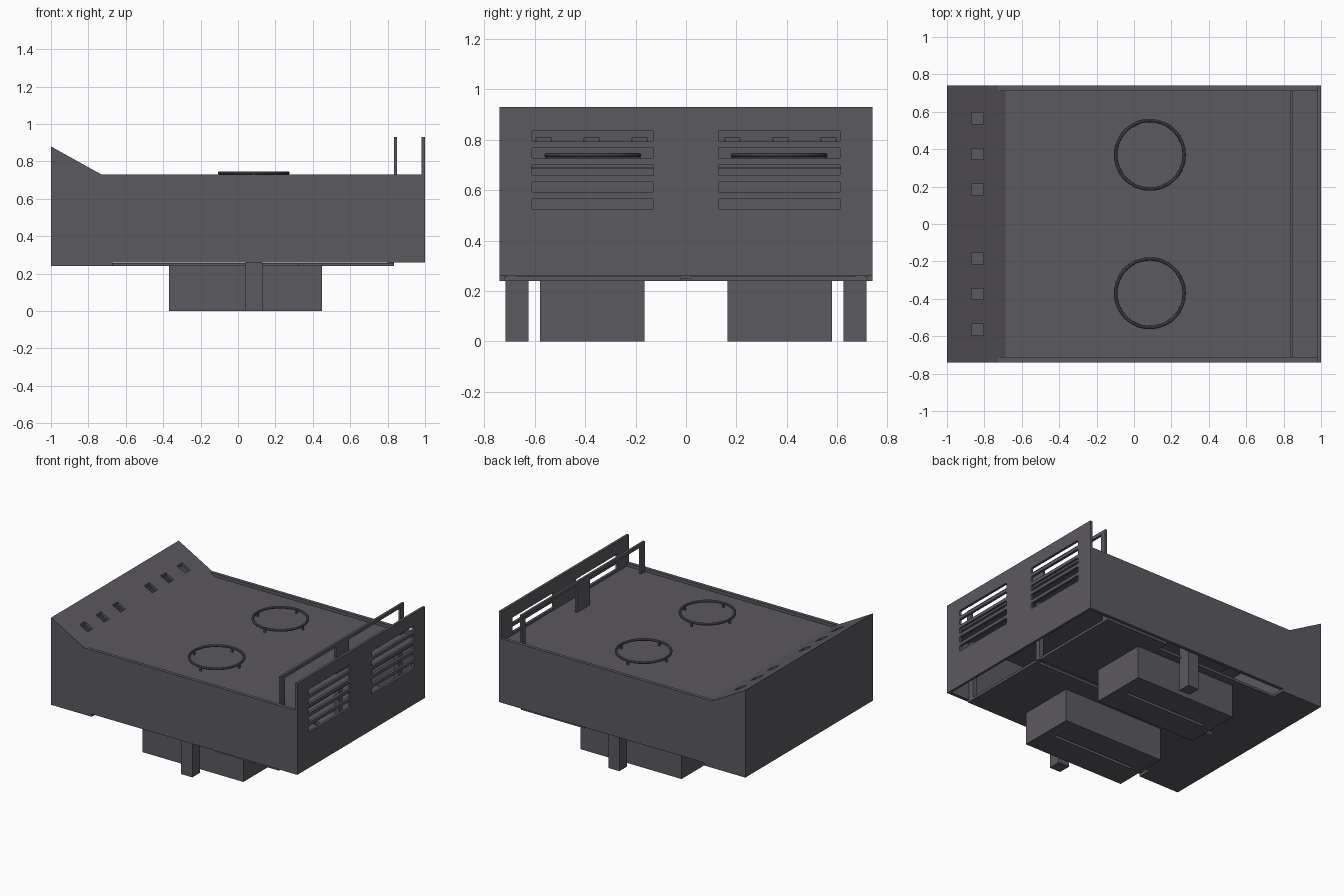
import bpy, bmesh, math
from mathutils import Vector

if "Cube" in bpy.data.objects:
    bpy.data.objects.remove(bpy.data.objects["Cube"])

steel = bpy.data.materials.new("dark_steel")
steel.diffuse_color = (0.105, 0.1, 0.115, 1)
steel.use_nodes = True
steel.node_tree.nodes["Principled BSDF"].inputs["Base Color"].default_value = steel.diffuse_color


def finish(name, bm):
    bmesh.ops.recalc_face_normals(bm, faces=bm.faces)
    me = bpy.data.meshes.new(name)
    bm.to_mesh(me)
    bm.free()
    ob = bpy.data.objects.new(name, me)
    bpy.context.collection.objects.link(ob)
    me.materials.append(steel)
    return ob


def add_box(bm, x, y, z):
    m = bmesh.ops.create_cube(bm, size=1)["verts"]
    for v in m:
        v.co = Vector(r[0] + (c + 0.5) * (r[1] - r[0]) for c, r in zip(v.co, (x, y, z)))
    return m


def boxes(name, *specs):
    bm = bmesh.new()
    for s in specs:
        add_box(bm, *s)
    return finish(name, bm)


def extrude(name, pts, axis, lo, hi):
    """Extrude a closed outline along y (points are x, z) or z (points are x, y)."""
    bm = bmesh.new()
    put = (lambda p: (p[0], lo, p[1])) if axis == "y" else (lambda p: (p[0], p[1], lo))
    f = bm.faces.new([bm.verts.new(put(p)) for p in pts])
    ext = bmesh.ops.extrude_face_region(bm, geom=[f])["geom"]
    d = Vector((0, hi - lo, 0)) if axis == "y" else Vector((0, 0, hi - lo))
    bmesh.ops.translate(bm, vec=d, verts=[g for g in ext if isinstance(g, bmesh.types.BMVert)])
    return finish(name, bm)


def cut(ob, cutter):
    mod = ob.modifiers.new("openings", "BOOLEAN")
    mod.operation, mod.solver, mod.object = "DIFFERENCE", "EXACT", cutter
    cutter.hide_render = True
    cutter.hide_viewport = True


# side walls with raised control end
wall = [(-1, 0.24), (-0.67, 0.24), (-0.67, 0.26), (0.985, 0.26),
        (0.985, 0.73), (-0.73, 0.73), (-1, 0.88)]
for s, side in ((-1, "front"), (1, "back")):
    extrude(side + "_wall", wall, "y", *sorted((s * 0.74, s * 0.715)))

# folded sheet: bottom lip, end face, sloped control panel
shell = [(-0.67, 0.24), (-1, 0.24), (-1, 0.88), (-0.688, 0.707), (-0.688, 0.685),
         (-0.98, 0.847), (-0.98, 0.26), (-0.67, 0.26)]
panel = extrude("control_panel", shell, "y", -0.739, 0.739)
cut(panel, boxes("control_slot_cutter", *[
    ((-0.87, -0.805), (s * y - 0.03, s * y + 0.03), (0.6, 1))
    for s in (-1, 1) for y in (0.185, 0.375, 0.565)]))

# recessed cooktop
boxes("cooktop", ((-0.69, 0.985), (-0.72, 0.72), (0.687, 0.707)))

# vented splash panel
splash = boxes("splash_panel", ((0.982, 1), (-0.74, 0.74), (0.26, 0.93)))
bm = bmesh.new()
for s in (-1, 1):
    for z in (0.545, 0.612, 0.68, 0.747, 0.814):
        add_box(bm, (0.9, 1.1), (s * 0.37 - 0.242, s * 0.37 + 0.242), (z - 0.022, z + 0.022))
edges = [e for e in bm.edges if abs(e.verts[0].co.x - e.verts[1].co.x) > 0.1]
bmesh.ops.bevel(bm, geom=edges, offset=0.007, segments=2, profile=0.5, affect="EDGES")
cut(splash, finish("vent_cutter", bm))

# guard rail: top bar, end posts, centre post
X, Z = (0.833, 0.85), (0.70, 0.93)
boxes("guard_rail", (X, (-0.715, 0.715), (0.905, 0.93)),
      (X, (-0.715, -0.67), Z), (X, (0.67, 0.715), Z), (X, (-0.075, 0.075), Z))

for s, side in ((-1, "front"), (1, "back")):
    # burner ring on small pegs
    bpy.ops.mesh.primitive_torus_add(major_radius=0.183, minor_radius=0.009,
                                     major_segments=64, minor_segments=10,
                                     location=(0.085, s * 0.37, 0.738))
    ring = bpy.context.object
    ring.name = side + "_burner_ring"
    ring.data.materials.append(steel)
    bpy.ops.object.shade_smooth_by_angle()
    boxes(side + "_ring_pegs", *[
        ((0.085 + 0.183 * c - 0.006, 0.085 + 0.183 * c + 0.006),
         (s * 0.37 + 0.183 * n - 0.006, s * 0.37 + 0.183 * n + 0.006), (0.70, 0.738))
        for c, n in ((1, 0), (-1, 0), (0, 1), (0, -1))])

    # floor plate notched around the leg
    plate = [(-0.67, 0.02), (0.835, 0.02), (0.835, 0.72), (0.32, 0.72),
             (0.32, 0.64), (-0.67, 0.64)]
    extrude(side + "_floor_plate", [(x, s * y) for x, y in plate], "z", 0.24, 0.258)

    # burner box with a slit in its underside
    tray = boxes(side + "_burner_box",
                 ((-0.37, 0.45), sorted((s * 0.165, s * 0.58)), (0, 0.25)))
    cut(tray, boxes(side + "_slit_cutter",
                    ((-0.29, 0.37), (s * 0.37 - 0.012, s * 0.37 + 0.012), (-0.1, 0.03))))

    # leg
    boxes(side + "_leg", ((0.04, 0.13), sorted((s * 0.625, s * 0.716)), (0, 0.69)))

# inner support posts behind the splash panel
boxes("inner_posts", *[((0.8, 0.835), (y - 0.02, y + 0.02), (0.25, 0.69))
                       for y in (-0.69, 0, 0.69)])
